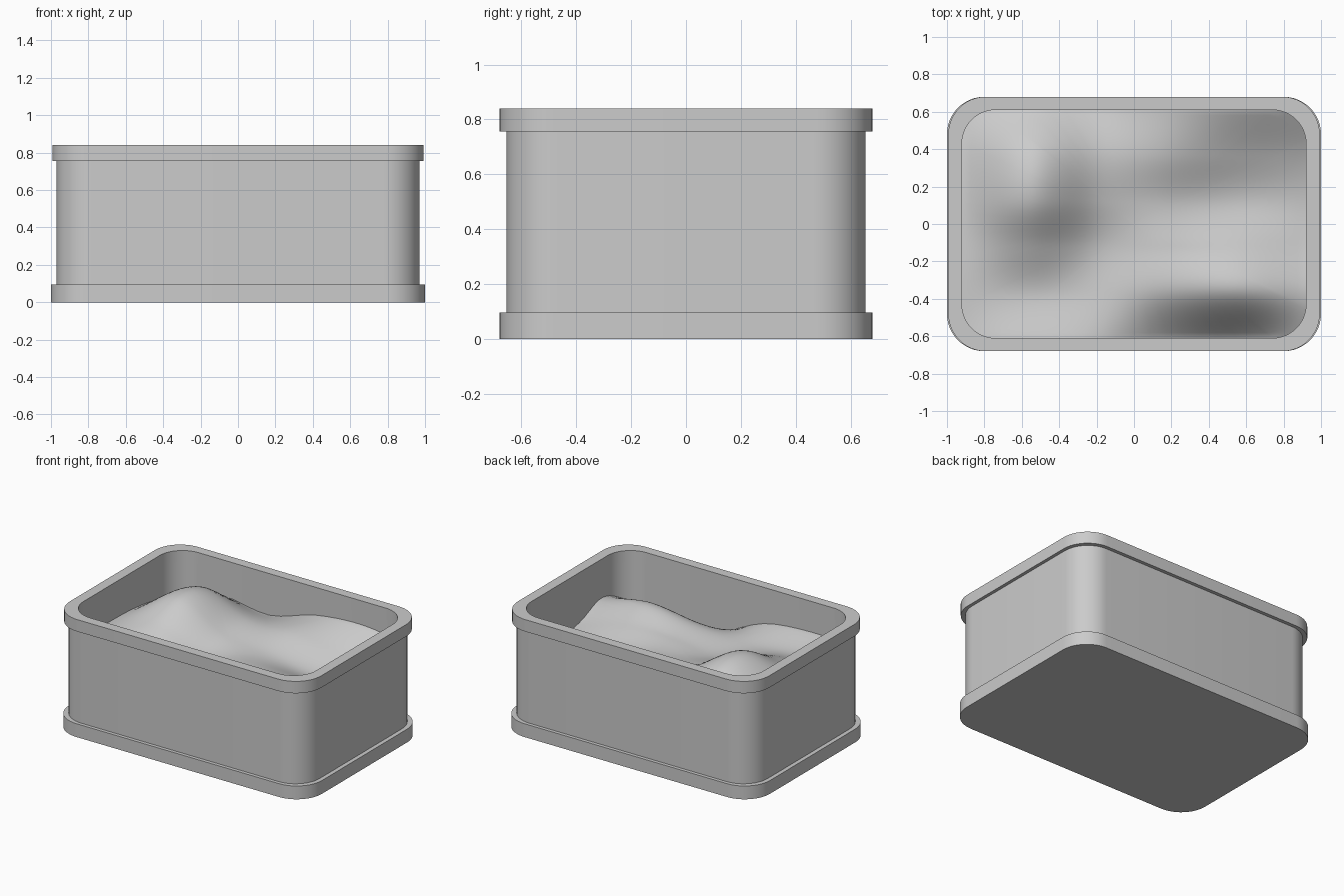
import bpy, bmesh, math

cube = bpy.data.objects.get("Cube")
if cube:
    bpy.data.objects.remove(cube, do_unlink=True)

grey = bpy.data.materials.new("plain grey")
grey.use_nodes = True
grey.diffuse_color = (0.6, 0.6, 0.6, 1)
grey.node_tree.nodes["Principled BSDF"].inputs["Base Color"].default_value = (0.6, 0.6, 0.6, 1)


def outline(hx, hy, r, arc=12, side=16):
    """Rounded rectangle, with straight sides divided evenly."""
    corners = []
    for q, (sx, sy) in enumerate(((1, 1), (-1, 1), (-1, -1), (1, -1))):
        corners.append([(sx * (hx - r) + r * math.cos(math.pi / 2 * (q + i / arc)),
                         sy * (hy - r) + r * math.sin(math.pi / 2 * (q + i / arc)))
                        for i in range(arc + 1)])
    points = []
    for q, corner in enumerate(corners):
        points += corner
        (ax, ay), (bx, by) = corner[-1], corners[(q + 1) % 4][0]
        points += [(ax + (bx - ax) * i / side, ay + (by - ay) * i / side) for i in range(1, side)]
    return points


def finish(name, bm, angle):
    bmesh.ops.recalc_face_normals(bm, faces=bm.faces)
    mesh = bpy.data.meshes.new(name)
    bm.to_mesh(mesh)
    bm.free()
    mesh.materials.append(grey)
    obj = bpy.data.objects.new(name, mesh)
    bpy.context.collection.objects.link(obj)
    bpy.ops.object.select_all(action="DESELECT")
    obj.select_set(True)
    bpy.context.view_layer.objects.active = obj
    bpy.ops.object.shade_smooth_by_angle(angle=math.radians(angle))
    return obj


def bridge(bm, a, b):
    n = len(a)
    for i in range(n):
        bm.faces.new((a[i], a[(i + 1) % n], b[(i + 1) % n], b[i]))


def band(name, outer, inner, z0, z1):
    """Ring between two rounded rectangles; a solid slab when inner is None."""
    bm = bmesh.new()
    ring = lambda shape, z: [bm.verts.new((x, y, z)) for x, y in outline(*shape, side=1)]
    low, high = ring(outer, z0), ring(outer, z1)
    bridge(bm, low, high)
    if inner:
        in_low, in_high = ring(inner, z0), ring(inner, z1)
        bridge(bm, high, in_high)
        bridge(bm, in_high, in_low)
        bridge(bm, in_low, low)
    else:
        bm.faces.new(low)
        bm.faces.new(high)
    return finish(name, bm, 30)


# Box shell: base, walls and top rim
band("base_plate", (1.0, 0.68, 0.2), None, 0, 0.095)
band("box_wall", (0.97, 0.655, 0.19), (0.923, 0.613, 0.18), 0.09, 0.76)
band("top_rim", (0.993, 0.68, 0.2), (0.92, 0.61, 0.18), 0.755, 0.84)

# Heights of the rolling fill, front row first, left to right
HEIGHTS = (
    (.60, .62, .58, .42, .38, .48),
    (.59, .56, .54, .58, .63, .56),
    (.58, .64, .53, .56, .56, .48),
    (.57, .76, .58, .54, .48, .45),
    (.54, .74, .60, .61, .55, .50),
    (.50, .58, .54, .64, .67, .62),
)


def spline(values, t):
    """Smooth curve through evenly spaced values, t from 0 to 1."""
    last = len(values) - 1
    t = min(max(t, 0), 1) * last
    i = min(int(t), last - 1)
    f = t - i
    b, c = values[i], values[i + 1]
    a = values[i - 1] if i else 2 * b - c
    d = values[i + 2] if i + 2 <= last else 2 * c - b
    return b + f / 2 * (c - a + f * (2 * a - 5 * b + 4 * c - d + f * (3 * (b - c) + d - a)))


def height(x, y):
    return spline([spline(row, x / 1.84 + 0.5) for row in HEIGHTS], y / 1.22 + 0.5)


# Rolling fill: concentric rings dropped onto the height surface
bm = bmesh.new()
RINGS = 32
edge = outline(0.93, 0.62, 0.18)
rings = []
for k in range(1, RINGS + 1):
    s = k / RINGS
    rings.append([bm.verts.new((x * s, y * s, height(x * s, y * s))) for x, y in edge])
for a, b in zip(rings, rings[1:]):
    bridge(bm, a, b)
centre = bm.verts.new((0, 0, height(0, 0)))
for i, v in enumerate(rings[0]):
    bm.faces.new((centre, v, rings[0][(i + 1) % len(edge)]))
fill = finish("rolling_fill", bm, 80)
if fill.data.polygons[0].normal.z < 0:
    fill.data.flip_normals()
